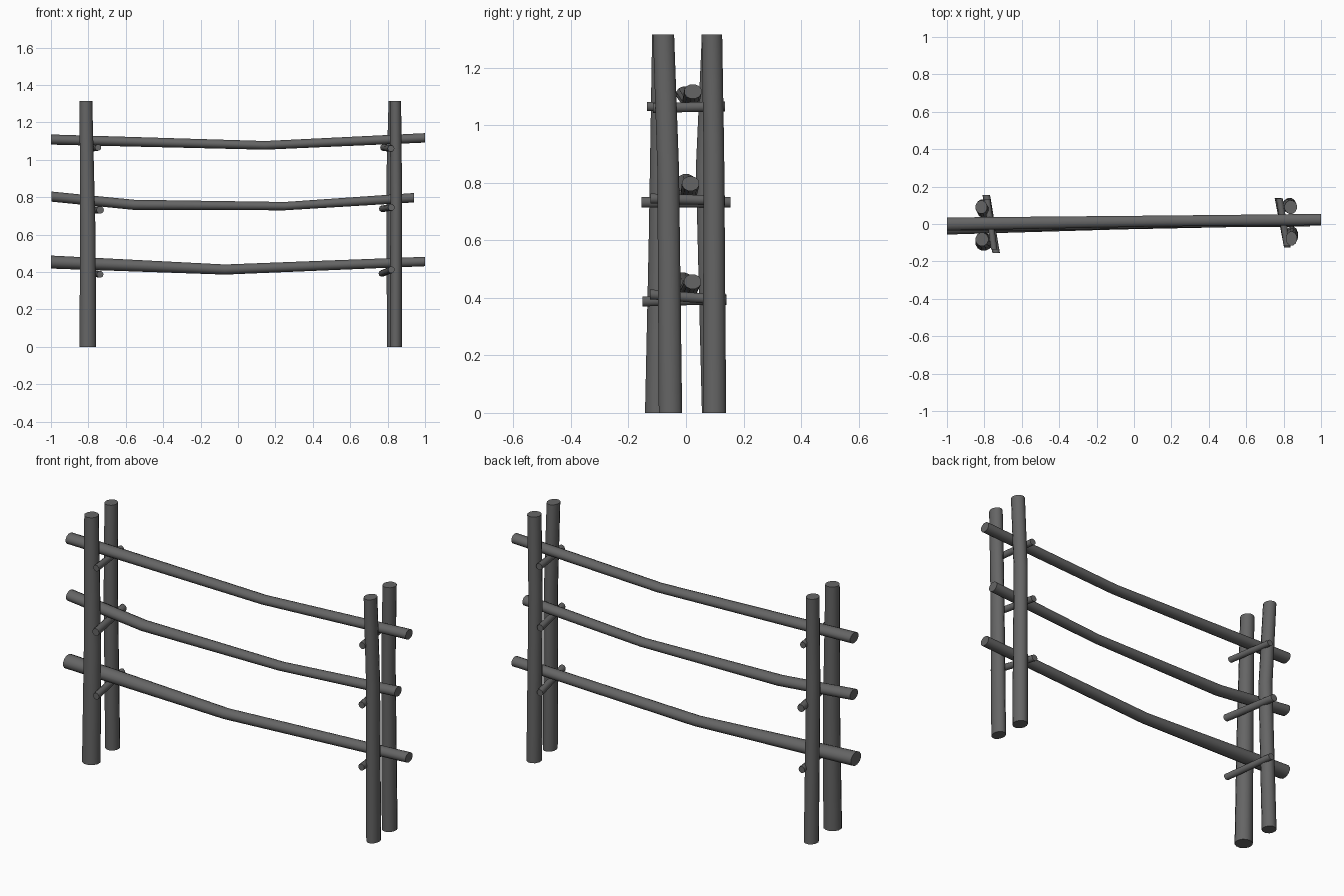
import bpy, bmesh, math
from mathutils import Vector

wood = bpy.data.materials.new("dark_grey_wood")
wood.diffuse_color = (0.13, 0.13, 0.13, 1)


def pole(name, axis, rings, sides=12):
    """Loft rings (x, y, z, ra, rb) lying square to the given axis (0 x, 1 y, 2 z)."""
    a, b = [(1, 2), (2, 0), (0, 1)][axis]
    bm = bmesh.new()
    loops = []
    for x, y, z, ra, rb in rings:
        loop = []
        for i in range(sides):
            t = 2 * math.pi * (i + 0.5) / sides
            p = Vector((x, y, z))
            p[a] += ra * math.cos(t)
            p[b] += rb * math.sin(t)
            loop.append(bm.verts.new(p))
        loops.append(loop)
    for l0, l1 in zip(loops, loops[1:]):
        for i in range(sides):
            j = (i + 1) % sides
            bm.faces.new((l0[i], l0[j], l1[j], l1[i]))
    bm.faces.new(loops[0][::-1])
    bm.faces.new(loops[-1])
    bmesh.ops.recalc_face_normals(bm, faces=bm.faces)
    me = bpy.data.meshes.new(name)
    bm.to_mesh(me)
    bm.free()
    me.materials.append(wood)
    ob = bpy.data.objects.new(name, me)
    bpy.context.collection.objects.link(ob)
    bpy.context.view_layer.objects.active = ob
    ob.select_set(True)
    bpy.ops.object.shade_smooth_by_angle(angle=math.radians(40))
    ob.select_set(False)


H = 1.315
# upright posts, in pairs either side of the rails
pole("left_front_post", 2, [(-0.803, -0.098, 0, 0.046, 0.046),
                            (-0.803, -0.088, 0.6, 0.043, 0.043),
                            (-0.813, -0.082, H, 0.035, 0.037)])
pole("left_back_post", 2, [(-0.81, 0.093, 0, 0.036, 0.039),
                           (-0.805, 0.070, 0.85, 0.034, 0.037),
                           (-0.816, 0.090, H, 0.032, 0.036)])
pole("right_front_post", 2, [(0.844, -0.054, 0, 0.033, 0.042),
                             (0.846, -0.062, 0.85, 0.032, 0.039),
                             (0.842, -0.078, H, 0.031, 0.038)])
pole("right_back_post", 2, [(0.832, 0.099, 0, 0.037, 0.042),
                            (0.826, 0.097, 0.9, 0.034, 0.037),
                            (0.838, 0.090, H, 0.034, 0.037)])

# sagging rails
pole("top_rail", 0, [(-1, 0.0, 1.108, 0.036, 0.028),
                     (0.144, 0.016, 1.077, 0.030, 0.024),
                     (1, 0.024, 1.117, 0.031, 0.026)])
pole("middle_rail", 0, [(-0.998, 0.0, 0.803, 0.035, 0.028),
                        (-0.556, -0.004, 0.759, 0.033, 0.028),
                        (0.25, 0.008, 0.752, 0.028, 0.023),
                        (0.94, 0.016, 0.797, 0.031, 0.026)])
pole("bottom_rail", 0, [(-1, -0.014, 0.453, 0.044, 0.036),
                        (-0.07, 0.002, 0.413, 0.032, 0.028),
                        (1, 0.023, 0.456, 0.031, 0.026)])

# pegs carrying the rails: side, front end, back end, radius
pegs = [
    ("left_top_peg", (-0.748, -0.135, 1.065), (-0.785, 0.130, 1.06), 0.017),
    ("left_middle_peg", (-0.737, -0.155, 0.732), (-0.790, 0.155, 0.732), 0.020),
    ("left_bottom_peg", (-0.737, -0.152, 0.387), (-0.785, 0.140, 0.395), 0.018),
    ("right_top_peg", (0.818, -0.115, 1.06), (0.778, 0.135, 1.065), 0.018),
    ("right_middle_peg", (0.820, -0.123, 0.745), (0.772, 0.135, 0.738), 0.018),
    ("right_bottom_peg", (0.820, -0.125, 0.412), (0.770, 0.140, 0.392), 0.018),
]
for name, front, back, r in pegs:
    pole(name, 1, [(*front, r, r), (*back, r, r)], 10)
